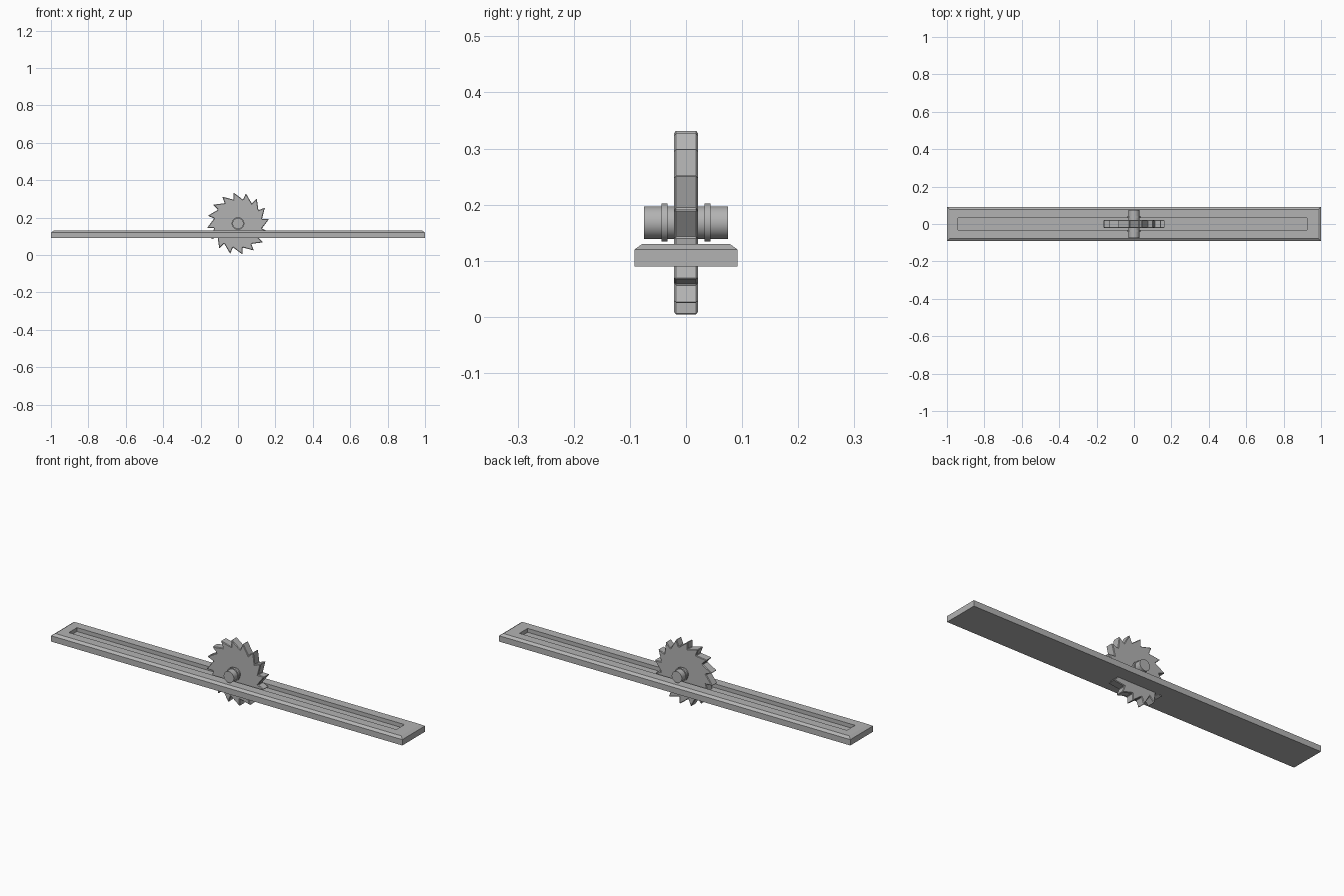
import bpy, bmesh, math
from mathutils import Matrix

if "Cube" in bpy.data.objects:
    bpy.data.objects.remove(bpy.data.objects["Cube"])

grey = bpy.data.materials.new("plain grey")
grey.use_nodes = True
grey.diffuse_color = (0.45, 0.45, 0.45, 1)
grey.node_tree.nodes["Principled BSDF"].inputs["Base Color"].default_value = (0.45, 0.45, 0.45, 1)

HUB_Z = 0.168


def finish(name, bm):
    bmesh.ops.recalc_face_normals(bm, faces=bm.faces)
    mesh = bpy.data.meshes.new(name)
    bm.to_mesh(mesh)
    bm.free()
    mesh.materials.append(grey)
    obj = bpy.data.objects.new(name, mesh)
    bpy.context.collection.objects.link(obj)
    return obj


def rectangle(bm, x0, x1, y, z):
    return [bm.verts.new(p) for p in ((x0, -y, z), (x1, -y, z), (x1, y, z), (x0, y, z))]


# Bar: chamfered top edge with a long blind slot, built as stacked loops
bm = bmesh.new()
loops = [rectangle(bm, *r) for r in (
    (-1, 1, 0.092, 0.09), (-1, 1, 0.092, 0.12), (-0.985, 0.985, 0.078, 0.13),
    (-0.94, 0.925, 0.033, 0.13), (-0.94, 0.925, 0.033, 0.11))]
bm.faces.new(loops[0])
bm.faces.new(loops[-1])
for a, b in zip(loops, loops[1:]):
    for i in range(4):
        j = (i + 1) % 4
        bm.faces.new((a[i], a[j], b[j], b[i]))
finish("slotted_bar", bm)

# Blade: saw-tooth outline with sixteen teeth, extruded and softly bevelled
bm = bmesh.new()
outline = []
for i in range(16):
    tip = math.radians(8 + i * 22.5)
    for angle, radius in ((tip, 0.167), (tip + math.radians(2.5), 0.13)):
        outline.append(bm.verts.new((radius * math.cos(angle), -0.021,
                                     HUB_Z + radius * math.sin(angle))))
side = bm.faces.new(outline)
made = bmesh.ops.extrude_face_region(bm, geom=[side])["geom"]
bmesh.ops.translate(bm, vec=(0, 0.042, 0),
                    verts=[g for g in made if isinstance(g, bmesh.types.BMVert)])
blade = finish("saw_blade", bm)
bevel = blade.modifiers.new("soft_edges", 'BEVEL')
bevel.width = 0.003
bevel.segments = 1
bevel.limit_method = 'ANGLE'
bevel.angle_limit = math.radians(80)


# Axle and its two collars
def cylinder(name, radius, y0, y1):
    bm = bmesh.new()
    place = Matrix.Translation((0, (y0 + y1) / 2, HUB_Z)) @ Matrix.Rotation(math.pi / 2, 4, 'X')
    bmesh.ops.create_cone(bm, cap_ends=True, segments=32, radius1=radius, radius2=radius,
                          depth=y1 - y0, matrix=place)
    obj = finish(name, bm)
    bpy.ops.object.select_all(action='DESELECT')
    obj.select_set(True)
    bpy.context.view_layer.objects.active = obj
    bpy.ops.object.shade_smooth_by_angle(angle=math.radians(30))


cylinder("axle", 0.029, -0.075, 0.075)
cylinder("front_collar", 0.034, -0.044, -0.033)
cylinder("back_collar", 0.034, 0.033, 0.044)
